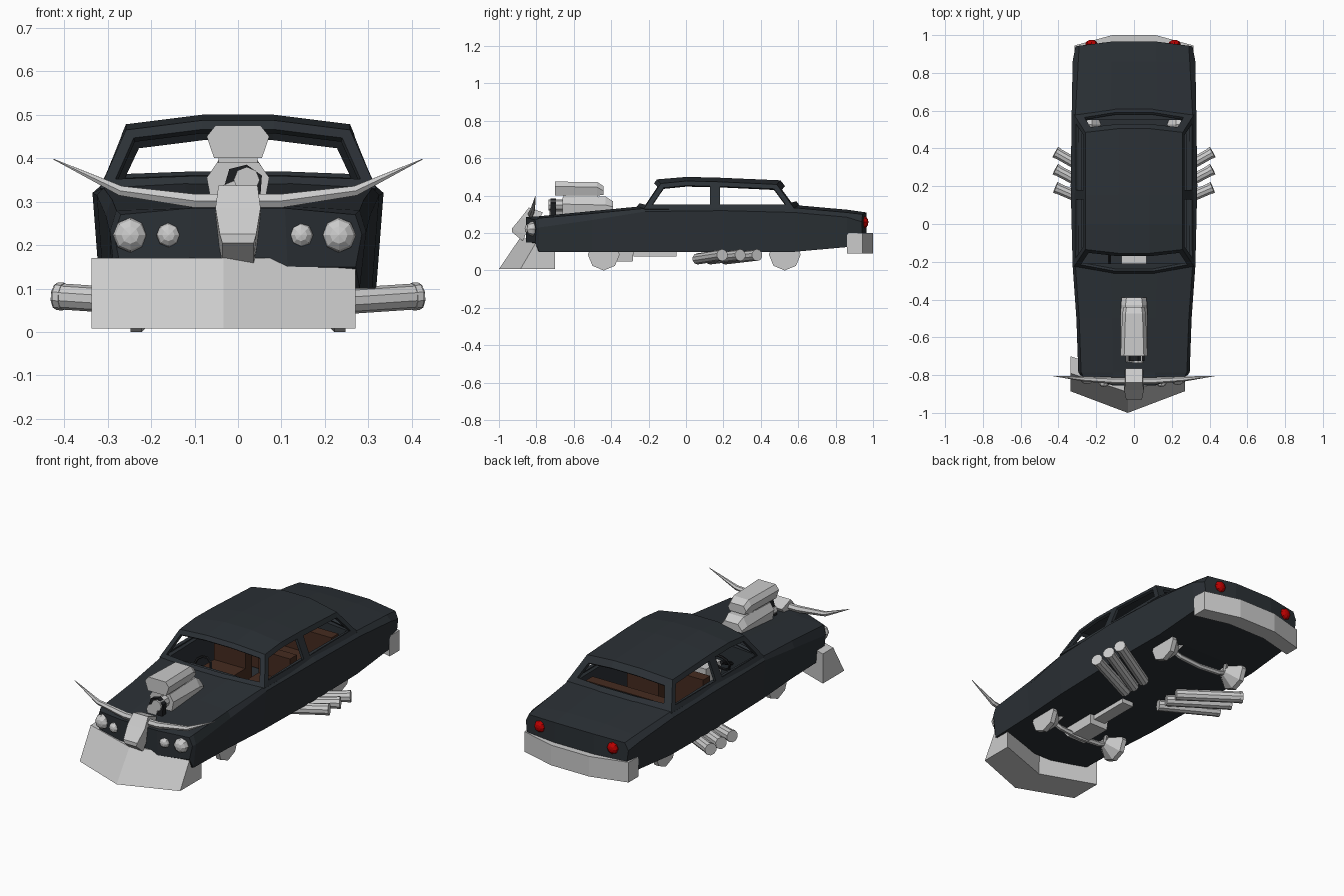
import bpy, bmesh
from math import radians, pi
from mathutils import Vector

if "Cube" in bpy.data.objects:
    bpy.data.objects.remove(bpy.data.objects["Cube"])


def material(name, rgb):
    m = bpy.data.materials.new(name)
    m.diffuse_color = (*rgb, 1)
    m.use_nodes = True
    m.node_tree.nodes["Principled BSDF"].inputs["Base Color"].default_value = m.diffuse_color
    return m


PAINT = material("dark_paint", (0.024, 0.03, 0.036))
BROWN = material("brown_leather", (0.06, 0.024, 0.014))
RED = material("red_glass", (0.5, 0.0, 0.0))
BLACK = material("black_rubber", (0.012, 0.013, 0.015))


def finish(name, bm, mat=None):
    bmesh.ops.recalc_face_normals(bm, faces=bm.faces)
    me = bpy.data.meshes.new(name)
    bm.to_mesh(me)
    bm.free()
    ob = bpy.data.objects.new(name, me)
    bpy.context.collection.objects.link(ob)
    if mat:
        me.materials.append(mat)
    return ob


def loft(name, rings, mat=None, caps=None):
    """Skin closed rings of points; caps lists index groups for the end faces."""
    bm = bmesh.new()
    vs = [[bm.verts.new(p) for p in r] for r in rings]
    n = len(rings[0])
    for a, b in zip(vs, vs[1:]):
        for i in range(n):
            j = (i + 1) % n
            bm.faces.new((a[i], a[j], b[j], b[i]))
    for end in (vs[0], vs[-1]):
        for c in caps or [range(n)]:
            bm.faces.new([end[i] for i in c])
    return finish(name, bm, mat)


def box(name, x0, x1, y0, y1, z0, z1, mat=None):
    rect = [(x0, y0), (x1, y0), (x1, y1), (x0, y1)]
    return loft(name, [[(x, y, z) for x, y in rect] for z in (z0, z1)], mat)


def rod(name, p, q, r1, r2, sides=8, mat=None):
    p, q = Vector(p), Vector(q)
    bm = bmesh.new()
    bmesh.ops.create_cone(bm, cap_ends=True, segments=sides, radius1=r1, radius2=r2, depth=(q - p).length)
    bmesh.ops.transform(bm, matrix=(q - p).to_track_quat('Z', 'Y').to_matrix().to_4x4(), verts=bm.verts)
    bmesh.ops.translate(bm, vec=(p + q) / 2, verts=bm.verts)
    return finish(name, bm, mat)


def tube(name, pts, radii, res=2):
    cu = bpy.data.curves.new(name, 'CURVE')
    cu.dimensions = '3D'
    cu.bevel_depth, cu.bevel_resolution, cu.use_fill_caps = 1.0, res, True
    sp = cu.splines.new('POLY')
    sp.points.add(len(pts) - 1)
    for s, p, r in zip(sp.points, pts, radii):
        s.co, s.radius = (*p, 1), r
    sp.use_smooth = False
    ob = bpy.data.objects.new(name, cu)
    bpy.context.collection.objects.link(ob)
    return ob


# lower body: y, width, bottom z, shoulder z, top width, top edge z, top z, end bulge
def body_ring(y, w, zb, zs, wt, zt, zc, bulge):
    half = [(.95 * w, zb), (w, zs), (wt, zt), (.4 * wt, zc)]
    pts = half + [(-x, z) for x, z in reversed(half)] + [(-.4 * w, zb), (.4 * w, zb)]
    return [(x, y + bulge * (1 - (x / w) ** 2), z) for x, z in pts]


body = loft("body", [body_ring(*s) for s in (
    (-.80, .285, .15, .225, .27, .27, .285, -.065),
    (-.785, .295, .10, .23, .28, .28, .29, 0),
    (-.5, .305, .10, .27, .29, .305, .318, 0),
    (-.22, .325, .10, .315, .31, .332, .345, 0),
    (.2, .335, .10, .32, .31, .342, .35, 0),
    (.58, .33, .10, .31, .31, .335, .35, 0),
    (.86, .325, .125, .285, .295, .31, .325, 0),
    (.94, .31, .14, .26, .29, .30, .31, .03))], PAINT,
    caps=[(3, 4, 8, 9), (9, 0, 1, 2, 3), (4, 5, 6, 7, 8)])
cutter = box("cabin_cutter", -.275, .275, -.21, .55, .125, .6)
mod = body.modifiers.new("cabin", 'BOOLEAN')
mod.operation, mod.object, mod.solver = 'DIFFERENCE', cutter, 'EXACT'
bpy.context.view_layer.objects.active = body
bpy.ops.object.modifier_apply(modifier="cabin")
bpy.data.objects.remove(cutter)

# roof, pillars and open windows
bm = bmesh.new()
XS = (-1, -.32, .32, 1)
roof = [[bm.verts.new((.258 * x, y + (b if abs(x) < 1 else 0), z - (.022 if abs(x) == 1 else 0)))
         for x in XS] for y, z, b in ((-.135, .487, -.02), (0, .5, 0), (.155, .497, 0), (.485, .482, .02))]
base = [[bm.verts.new((.318 * x, y + (b if abs(x) < 1 else 0), .33 + (.008 if abs(x) < 1 else 0)))
         for x in XS] for y, b in ((-.225, -.04), (.58, .035))]
mid = {s: [bm.verts.new((.318 * XS[s], y, .328)) for y in (-.04, .155)] for s in (0, 3)}
for i in range(3):
    for j in range(3):
        bm.faces.new((roof[i][j], roof[i][j + 1], roof[i + 1][j + 1], roof[i + 1][j]))
windows = []
for row, b in ((roof[0], base[0]), (roof[3], base[1])):
    windows.append([bm.faces.new((row[j], row[j + 1], b[j + 1], b[j])) for j in range(3)])
for s in (0, 3):
    low = [base[0][s], *mid[s], base[1][s]]
    side = [bm.faces.new((roof[i][s], roof[i + 1][s], low[i + 1], low[i])) for i in range(3)]
    windows += [side[:2], side[2:]]
bmesh.ops.recalc_face_normals(bm, faces=bm.faces)
for faces, t in zip(windows, (.026, .04, .026, .026, .026, .026)):
    bmesh.ops.inset_region(bm, faces=faces, thickness=t, use_even_offset=True, use_boundary=True)
bmesh.ops.delete(bm, geom=[f for w in windows for f in w], context='FACES')
cabin = finish("roof_and_pillars", bm, PAINT)
sol = cabin.modifiers.new("thickness", 'SOLIDIFY')
sol.thickness, sol.offset = .015, -1

# interior
for n, s in (("left", -1), ("right", 1)):
    xa, xb = sorted((s * .04, s * .23))
    box(n + "_seat_cushion", xa, xb, -.04, .14, .13, .21, BROWN)
    box(n + "_seat_back", xa, xb, .12, .18, .13, .335, BROWN)
box("rear_seat_cushion", -.25, .25, .3, .47, .13, .21, BROWN)
box("rear_seat_back", -.25, .25, .45, .51, .13, .33, BROWN)
box("gearbox_tunnel", -.065, .065, -.24, -.08, .12, .25)
bpy.ops.mesh.primitive_torus_add(major_segments=10, minor_segments=5, major_radius=.05, minor_radius=.007,
                                 location=(-.13, -.12, .29), rotation=(radians(65), 0, 0))
bpy.context.object.name = "steering_wheel"
bpy.context.object.data.materials.append(BLACK)
rod("steering_column", (-.13, -.21, .25), (-.13, -.12, .29), .01, .01, 6, BLACK)

# front plough: wedge with a V-shaped back
loft("front_plough", [
    [(-.337, -.885, .008), (-.033, -1, .008), (.27, -.885, .008), (.27, -.70, .008), (-.033, -.81, .008), (-.337, -.70, .008)],
    [(-.337, -.79, .17), (-.033, -.89, .17), (.27, -.79, .17), (.27, -.70, .17), (-.033, -.80, .17), (-.337, -.70, .17)]],
    caps=[(0, 1, 4, 5), (1, 2, 3, 4)])

# curved rear bumper
outer = [(.315, .945), (.115, 1), (-.115, 1), (-.315, .945)]
inner = [(-.315, .86), (-.115, .91), (.115, .91), (.315, .86)]
loft("rear_bumper", [[(x, y, z) for x, y in outer + inner] for z in (.09, .2)],
     caps=[(0, 1, 6, 7), (1, 2, 5, 6), (2, 3, 4, 5)])


# headlights and tail lights
def lamp(name, loc, r, depth, mat=None):
    bm = bmesh.new()
    bmesh.ops.create_uvsphere(bm, u_segments=8, v_segments=6, radius=r)
    for v in bm.verts:
        v.co = Vector((v.co.x, -v.co.z * depth, v.co.y)) + Vector(loc)
    finish(name, bm, mat)


for n, x, y, r in (("outer_left", -.248, -.815, .04), ("inner_left", -.16, -.84, .028),
                   ("inner_right", .145, -.84, .028), ("outer_right", .232, -.82, .04)):
    lamp(n + "_headlight", (x, y, .223), r, .8)
for n, x in (("left", -.225), ("right", .215)):
    lamp(n + "_tail_light", (x, .953, .258), .032, .7, RED)

# horned skull ornament
loft("skull", [[(s * w, y, z) for w, y, z in ((w, y0, z0), (w, y1, z1)) for s in ((-1, 1) if y == y0 else (1, -1))]
               for w, y0, z0, y1, z1 in ((.045, -.84, .337, -.765, .31), (.052, -.88, .285, -.80, .25),
                                         (.042, -.93, .225, -.86, .19), (.036, -.93, .205, -.87, .155))])
tube("horns", [(-.425, -.805, .398), (-.27, -.82, .325), (-.1, -.83, .302), (.1, -.83, .302), (.27, -.82, .325), (.425, -.805, .398)],
     [.001, .013, .018, .018, .013, .001], 1)


# supercharger and intake scoop
def hex_ring(y, wb, wm, wt, z0, zm, z1):
    return [(wb, y, z0), (wm, y, zm), (wt, y, z1), (-wt, y, z1), (-wm, y, zm), (-wb, y, z0)]


loft("intake_scoop", [hex_ring(-.70, .055, .072, .052, .40, .45, .475), hex_ring(-.475, .048, .062, .045, .40, .445, .473),
                      hex_ring(-.44, .045, .055, .04, .405, .425, .45)])
box("intake_neck", -.045, .045, -.655, -.47, .38, .41)
loft("supercharger", [hex_ring(-.66, .06, .072, .048, .29, .355, .39), hex_ring(-.43, .06, .07, .045, .29, .35, .395),
                      hex_ring(-.39, .06, .065, .04, .29, .34, .37)])
rod("upper_pulley", (.02, -.735, .35), (.02, -.65, .35), .03, .03, 8)
rod("lower_pulley", (-.01, -.73, .315), (-.01, -.65, .315), .033, .033, 8)
loft("drive_belt", [[(-.045, y, .29), (.05, y, .29), (.055, y, .36), (.02, y, .385), (-.02, y, .375)]
                    for y in (-.725, -.695)], BLACK)

# oil pan and transmission under the floor
loft("oil_pan", [[(-.06, -.52, .11), (.06, -.52, .11), (.06, -.28, .11), (-.06, -.28, .11)],
                 [(-.055, -.47, .047), (.055, -.47, .047), (.055, -.285, .047), (-.055, -.285, .047)]])
box("transmission_pan", -.035, .035, -.28, -.05, .075, .11)

# axles, hubs and side exhausts
for n, y in (("front", -.44), ("rear", .528)):
    tube(n + "_axle", [(-.2, y, .085), (-.13, y, .06), (0, y, .05), (.13, y, .06), (.2, y, .085)], [.014] * 5, 1)
    for side, s in (("left", -1), ("right", 1)):
        rod(f"{n}_{side}_hub_disc", (s * .222, y, .085), (s * .248, y, .085), .085, .085, 8)
        rod(f"{n}_{side}_hub_cone", (s * .16, y, .085), (s * .222, y, .085), .025, .085, 8)
        rod(f"{n}_{side}_link", (s * .15, y + .04, .11), (s * .17, y, .075), .012, .012, 6)
for side, s in (("left", -1), ("right", 1)):
    for i, (y, dy) in enumerate(((.378, .17), (.288, .16), (.192, .13))):
        rod(f"{side}_exhaust_{i + 1}", (s * .11, y - dy, .062), (s * .412, y, .082), .03, .03, 10)
        rod(f"{side}_exhaust_lip_{i + 1}", (s * .402, y - dy * .033, .0813), (s * .416, y + dy * .013, .0823), .032, .032, 10)
